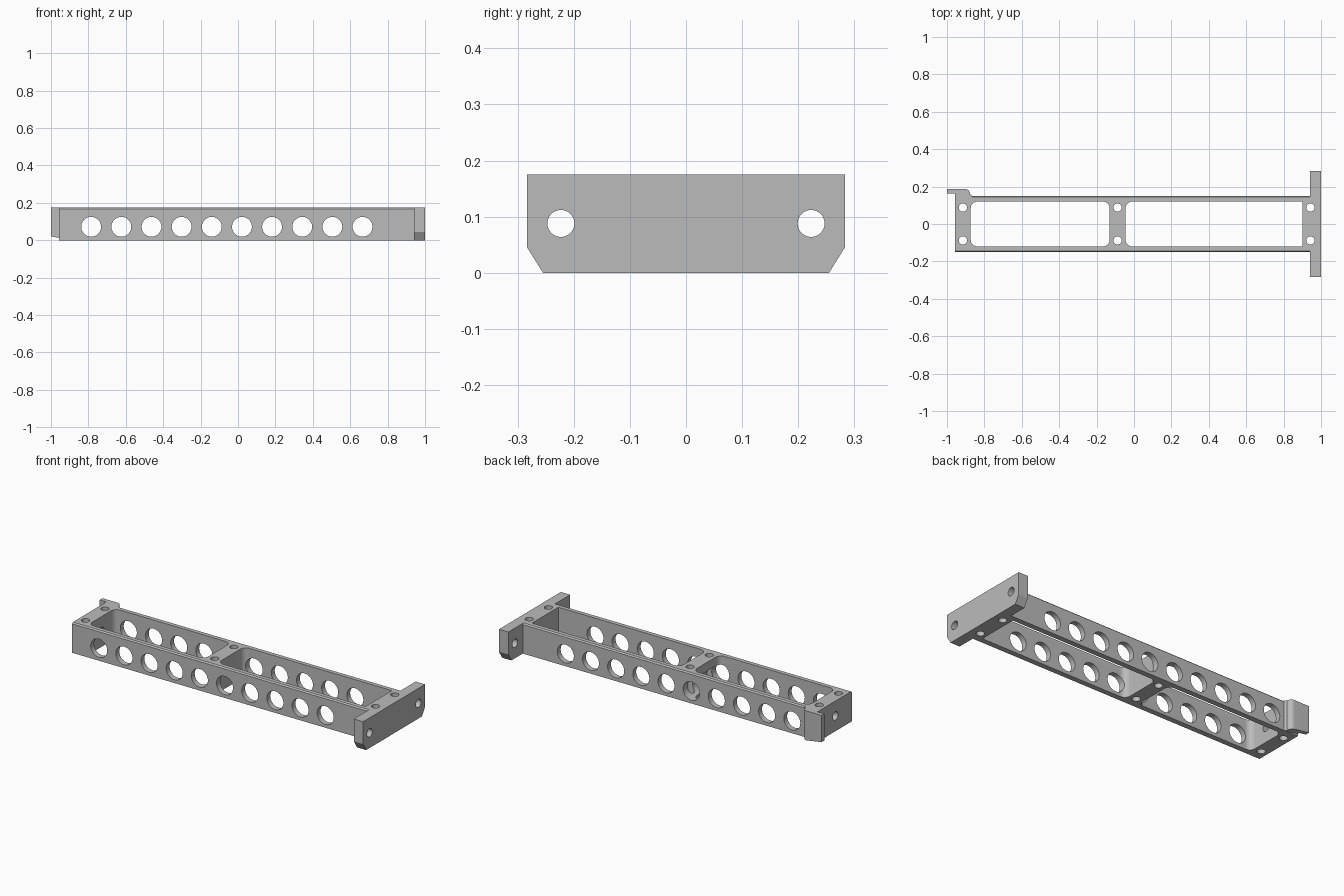
import bpy
import bmesh
import math
from mathutils import Vector

if "Cube" in bpy.data.objects:
    bpy.data.objects.remove(bpy.data.objects["Cube"])

grey = bpy.data.materials.new("machined_grey")
grey.use_nodes = True
colour = (0.5, 0.5, 0.5, 1)
grey.diffuse_color = colour
grey.node_tree.nodes["Principled BSDF"].inputs["Base Color"].default_value = colour

HEIGHT = 0.175
HALF_WIDTH = 0.151
LEFT, FLANGE_X = -0.957, 0.94


def place(axis, a, b, c):
    """Put profile point (a, b) at depth c along the axis."""
    return {"x": (c, a, b), "y": (a, c, b), "z": (a, b, c)}[axis]


def prism(name, profile, axis, lo, hi):
    bm = bmesh.new()
    base = bm.faces.new([bm.verts.new(place(axis, a, b, lo)) for a, b in profile])
    extruded = bmesh.ops.extrude_face_region(bm, geom=[base], use_keep_orig=True)
    shift = Vector(place(axis, 0, 0, hi - lo))
    for item in extruded["geom"]:
        if isinstance(item, bmesh.types.BMVert):
            item.co += shift
    bmesh.ops.recalc_face_normals(bm, faces=bm.faces)
    mesh = bpy.data.meshes.new(name)
    bm.to_mesh(mesh)
    bm.free()
    mesh.materials.append(grey)
    obj = bpy.data.objects.new(name, mesh)
    bpy.context.collection.objects.link(obj)
    return obj


def arc(cx, cy, r, start, end, steps):
    angles = [math.radians(start + (end - start) * i / steps) for i in range(steps + 1)]
    return [(cx + r * math.cos(t), cy + r * math.sin(t)) for t in angles]


def drill(axis, a, b, r, lo, hi):
    return prism("drill", arc(a, b, r, 0, 360, 40)[:-1], axis, lo, hi)


def combine(target, tool, operation):
    mod = target.modifiers.new("combine", "BOOLEAN")
    mod.object, mod.operation, mod.solver = tool, operation, "EXACT"
    bpy.context.view_layer.update()
    graph = bpy.context.evaluated_depsgraph_get()
    mesh = bpy.data.meshes.new_from_object(target.evaluated_get(graph))
    target.modifiers.clear()
    target.data = mesh
    bpy.data.objects.remove(tool)


# Long body with chamfered top edges
c = 0.007
half = [(HALF_WIDTH, 0), (HALF_WIDTH, HEIGHT - c), (HALF_WIDTH - c, HEIGHT)]
section = half + [(-y, z) for y, z in reversed(half)]
frame = prism("slotted_frame", section, "x", LEFT, 0.97)

# Mounting flange with clipped lower corners
half = [(0.255, 0), (0.283, 0.045), (0.283, HEIGHT)]
outline = half + [(-y, z) for y, z in reversed(half)]
combine(frame, prism("end_flange", outline, "x", FLANGE_X, 1.0), "UNION")

# Hooked tab on the back corner, with a sloping underside
hook = [(-1, 0.163), (LEFT, 0.163), (LEFT, 0.13), (-0.865, 0.13), (-0.865, HALF_WIDTH)]
hook += [(-0.877, 0.160)] + arc(-0.905, 0.16, 0.028, 15, 90, 8) + [(-1, 0.188)]
tab = prism("hook_tab", hook, "z", 0, HEIGHT)
for v in tab.data.vertices:
    if v.co.z < 0.01:
        v.co.z = max(0, (-0.875 - v.co.x) * 0.16)
combine(frame, tab, "UNION")

# Two windows: the first rounded all round, the second square at the flange
r, w = 0.035, 0.12


def window(x0, x1, square_end):
    pts = arc(x0 + r, w - r, r, 90, 180, 8) + arc(x0 + r, r - w, r, 180, 270, 8)
    if square_end:
        pts += [(x1, -w), (x1, w)]
    else:
        pts += arc(x1 - r, r - w, r, 270, 360, 8) + arc(x1 - r, w - r, r, 0, 90, 8)
    return prism("window", pts, "z", -0.1, 0.3)


combine(frame, window(-0.873, -0.13, False), "DIFFERENCE")
combine(frame, window(-0.045, 0.902, True), "DIFFERENCE")

# Row of lightening holes through both rails
for i in range(10):
    combine(frame, drill("y", -0.785 + 0.1612 * i, 0.072, 0.053, -0.4, 0.4), "DIFFERENCE")

# Screw holes: vertical pairs in the bars, a pair in the flange, one in the end
for side in (-1, 1):
    for x in (-0.915, -0.088, 0.943):
        combine(frame, drill("z", x, 0.088 * side, 0.022, -0.1, 0.3), "DIFFERENCE")
    combine(frame, drill("x", 0.223 * side, 0.088, 0.024, 0.8, 1.1), "DIFFERENCE")
combine(frame, drill("x", 0, 0.088, 0.024, -1.1, -0.8), "DIFFERENCE")

bpy.ops.object.select_all(action="DESELECT")
frame.select_set(True)
bpy.context.view_layer.objects.active = frame
bpy.ops.object.shade_smooth_by_angle(angle=math.radians(25))
